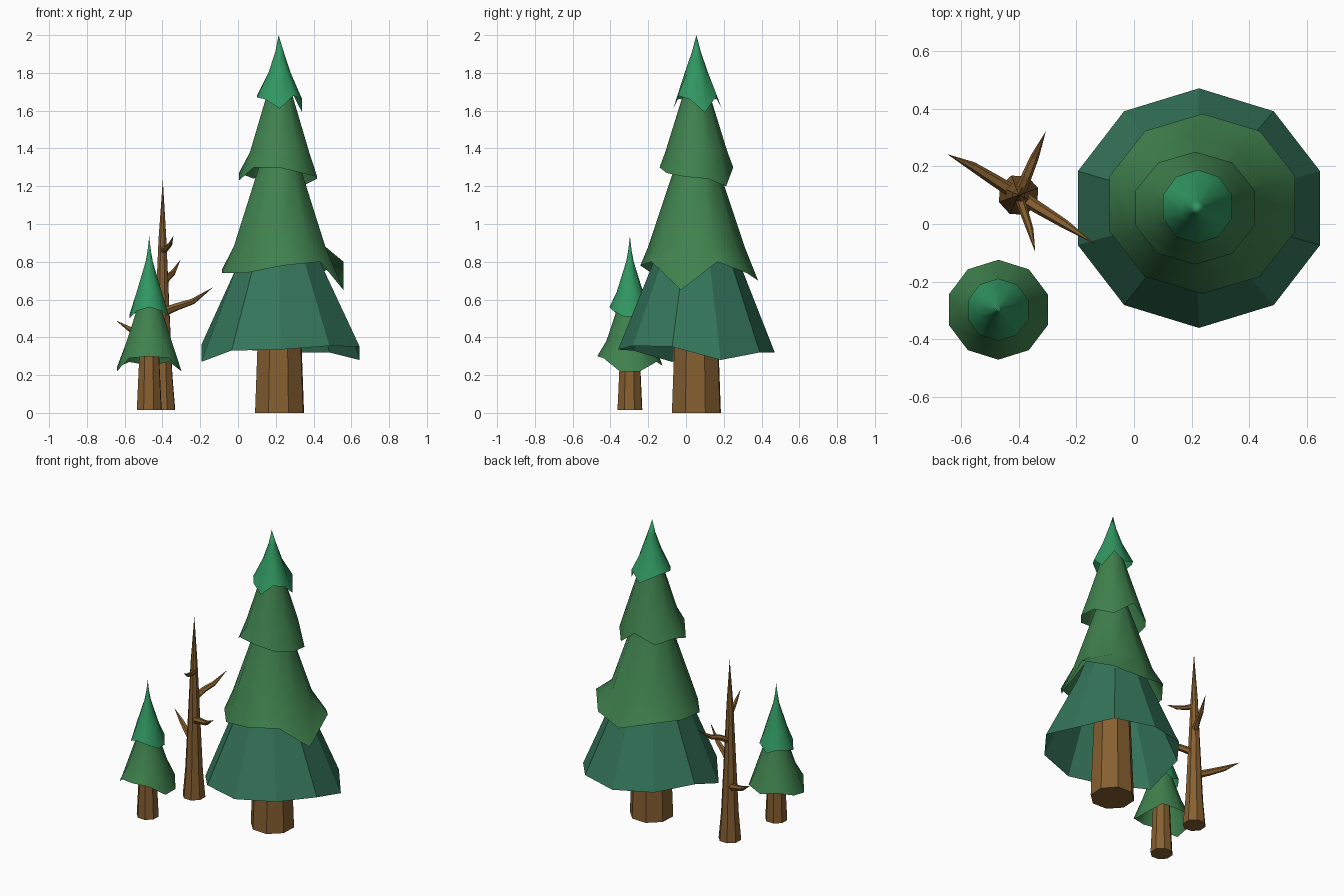
import bpy, bmesh
from math import sin, cos, radians, tau
from mathutils import Vector

if "Cube" in bpy.data.objects:
    bpy.data.objects.remove(bpy.data.objects["Cube"])


def material(name, rgb):
    m = bpy.data.materials.new(name)
    m.diffuse_color = (*rgb, 1)
    m.use_nodes = True
    m.node_tree.nodes["Principled BSDF"].inputs["Base Color"].default_value = m.diffuse_color
    return m


BARK = material("bark", (.24, .115, .03))
TEAL = material("teal_green", (.035, .18, .105))
GREEN = material("mid_green", (.05, .22, .075))
BRIGHT = material("bright_green", (.03, .31, .12))


def skin(name, rings, mat, tip=None, cap=False, smooth=False):
    """Join rings of equal vertex count; optional end point and base cap."""
    bm = bmesh.new()
    vs = [[bm.verts.new(p) for p in r] for r in rings]
    n = len(vs[0])
    for a, b in zip(vs, vs[1:]):
        for i in range(n):
            j = (i + 1) % n
            bm.faces.new((a[i], a[j], b[j], b[i]))
    if tip:
        t = bm.verts.new(tip)
        for i in range(n):
            bm.faces.new((vs[-1][i], vs[-1][(i + 1) % n], t))
    elif cap:
        bm.faces.new(vs[-1])
    if cap:
        bm.faces.new(vs[0][::-1])
    me = bpy.data.meshes.new(name)
    bm.to_mesh(me)
    bm.free()
    me.materials.append(mat)
    me.polygons.foreach_set("use_smooth", [smooth] * len(me.polygons))
    ob = bpy.data.objects.new(name, me)
    bpy.context.collection.objects.link(ob)
    return ob


def ring(c, rx, ry, zs, n=10, start=18):
    if not isinstance(zs, list):
        zs = [zs] * n
    return [(c[0] + rx * cos(radians(start) + tau * i / n),
             c[1] + ry * sin(radians(start) + tau * i / n), zs[i]) for i in range(n)]


def tier(name, c, rim, zs, profile, mat, core, tip=None, smooth=True):
    """Open-bottomed skirt with a jagged rim."""
    rings = [ring(c, rim[0], rim[1], zs)] + [ring(core, r, r, z) for r, z in profile]
    skin(name, rings, mat, tip=tip, smooth=smooth)


def trunk(name, c, profile, tip=None):
    skin(name, [ring(c, r, r, z, 8, 20) for r, z in profile], BARK, tip=tip, cap=True)


def branch(name, points, radii, n=6):
    """Tapered limb through the points, ending in a sharp tip."""
    pts = [Vector(p) for p in points]
    rings = []
    for k, r in enumerate(radii):
        d = (pts[k + 1] - pts[max(k - 1, 0)]).normalized()
        u = d.cross(Vector((0, 0, 1))).normalized()
        v = u.cross(d)
        rings.append([pts[k] - r * cos(tau * i / n) * u + r * sin(tau * i / n) * v
                      for i in range(n)])
    skin(name, rings, BARK, tip=pts[-1], cap=True)


# Large fir
B = (.22, .055)
trunk("large_trunk", B, [(.138, 0), (.125, .34), (.11, .7)])
tier("large_tier_1", (.225, .055), (.441, .415),
     [.28, .32, .32, .34, .36, .27, .33, .335, .355, .35],
     [(.23, .79), (.17, .95)], TEAL, B, smooth=False)
tier("large_tier_2", (.237, .07), (.338, .312),
     [.80, .74, .70, .76, .76, .74, .74, .78, .80, .65],
     [(.255, .88), (.122, 1.28), (.08, 1.4)], GREEN, B)
tier("large_tier_3", (.212, .055), (.218, .195),
     [1.24, 1.20, 1.30, 1.24, 1.27, 1.23, 1.30, 1.30, 1.27, 1.25],
     [(.165, 1.38), (.075, 1.67), (.04, 1.8)], GREEN, B)
tier("large_tier_4", (.22, .06), (.126, .128),
     [1.59, 1.68, 1.615, 1.66, 1.68, 1.67, 1.66, 1.61, 1.68, 1.66],
     [(.062, 1.8), (.024, 1.91)], BRIGHT, B, tip=(.215, .055, 2.0))

# Small fir
S = (-.47, -.297)
trunk("small_trunk", S, [(.07, .015), (.056, .3), (.05, .5)])
tier("small_tier_1", S, (.18, .173),
     [.22, .27, .25, .27, .24, .22, .29, .30, .29, .22],
     [(.125, .38), (.078, .52), (.05, .62)], GREEN, S)
tier("small_tier_2", S, (.11, .108),
     [.51, .55, .50, .53, .52, .50, .54, .56, .54, .51],
     [(.07, .64), (.02, .8), (.009, .86)], BRIGHT, S, tip=(*S, .935))

# Bare dead tree
D = (-.4, .1)
trunk("dead_trunk", D, [(.072, .015), (.056, .2), (.037, .6), (.022, .92)],
      tip=(-.398, .1, 1.235))
branch("long_branch", [(-.4, .1, .53), (-.33, .055, .56), (-.24, 0, .59), (-.132, -.072, .665)],
       [.024, .021, .016])
branch("back_branch", [(-.4, .1, .68), (-.37, .17, .72), (-.345, .23, .74), (-.305, .322, .81)],
       [.022, .018, .015])
branch("front_branch", [(-.4, .1, .86), (-.38, .04, .87), (-.36, -.02, .89), (-.342, -.098, .937)],
       [.018, .015, .012])
branch("left_branch", [(-.4, .1, .37), (-.48, .15, .40), (-.56, .2, .435), (-.647, .242, .49)],
       [.024, .021, .016])
